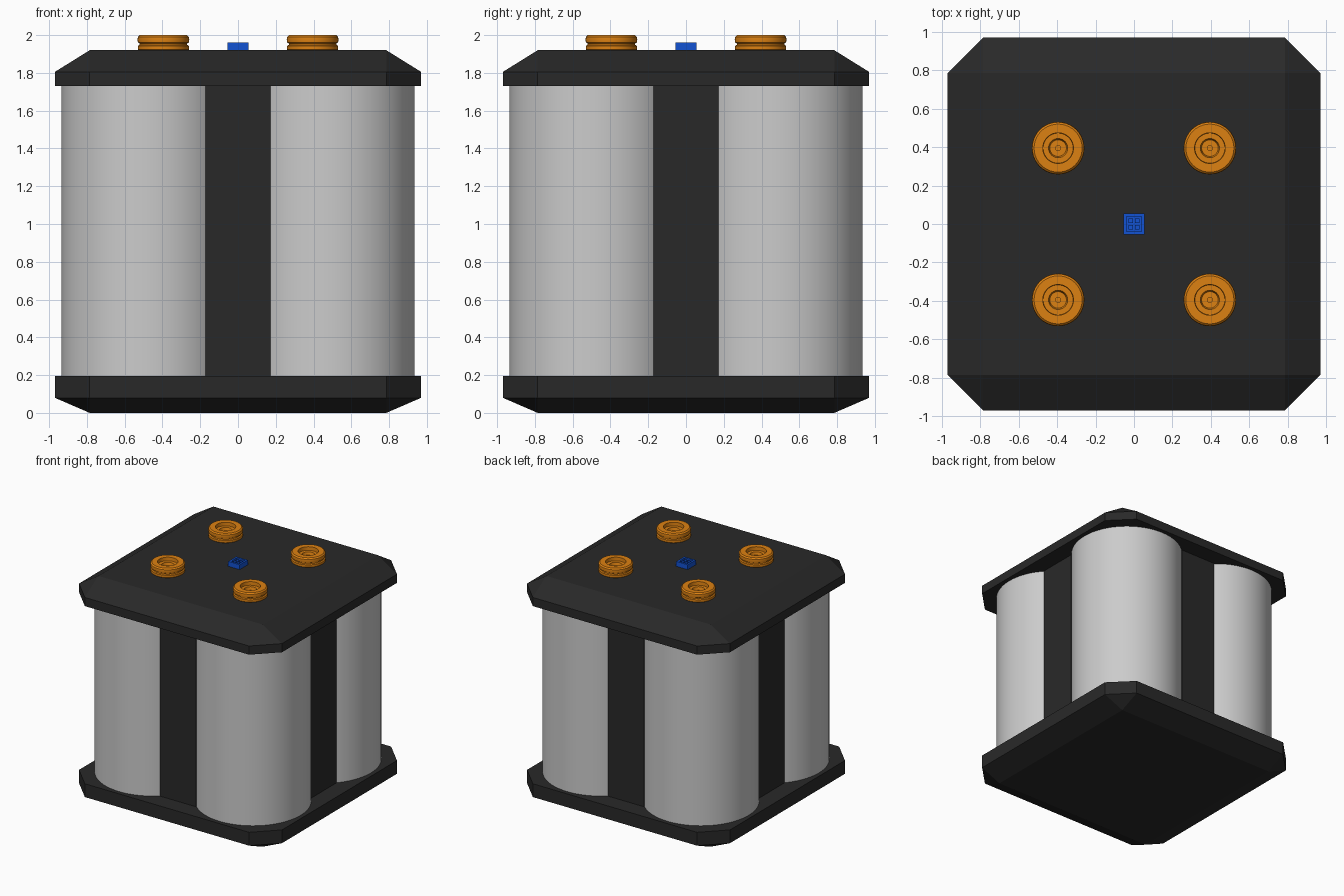
import bpy, bmesh, math

if "Cube" in bpy.data.objects:
    bpy.data.objects.remove(bpy.data.objects["Cube"])


def material(name, rgb):
    m = bpy.data.materials.new(name)
    m.diffuse_color = (*rgb, 1)
    m.use_nodes = True
    m.node_tree.nodes["Principled BSDF"].inputs["Base Color"].default_value = m.diffuse_color
    return m


BLACK = material("black_plastic", (0.022, 0.022, 0.022))
GOLD = material("gold_metal", (0.72, 0.22, 0.006))
BLUE = material("blue_plastic", (0.006, 0.085, 0.65))


def finish(name, bm, mat=None, smooth=False):
    bmesh.ops.recalc_face_normals(bm, faces=bm.faces)
    mesh = bpy.data.meshes.new(name)
    bm.to_mesh(mesh)
    bm.free()
    ob = bpy.data.objects.new(name, mesh)
    bpy.context.collection.objects.link(ob)
    if mat:
        mesh.materials.append(mat)
    if smooth:
        bpy.ops.object.select_all(action='DESELECT')
        ob.select_set(True)
        bpy.context.view_layer.objects.active = ob
        bpy.ops.object.shade_smooth_by_angle(angle=math.radians(30))
    return ob


def add_box(bm, x, y, z0, z1, cx=0, cy=0):
    verts = bmesh.ops.create_cube(bm, size=1)["verts"]
    for v in verts:
        v.co = (cx + v.co.x * 2 * x, cy + v.co.y * 2 * y, z0 + (v.co.z + 0.5) * (z1 - z0))


def cap(name, z_flat, z_mid, z_rim):
    """Plate: inner square, sloped to an octagonal rim with cut corners."""
    a, b = 0.785, 0.97
    octagon = [(b, -a), (b, a), (a, b), (-a, b), (-b, a), (-b, -a), (-a, -b), (a, -b)]
    bm = bmesh.new()
    sq = [bm.verts.new((x, y, z_flat)) for x, y in ((a, -a), (a, a), (-a, a), (-a, -a))]
    mid = [bm.verts.new((x, y, z_mid)) for x, y in octagon]
    rim = [bm.verts.new((x, y, z_rim)) for x, y in octagon]
    bm.faces.new(sq)
    bm.faces.new(rim)
    for i in range(8):
        j = (i + 1) % 8
        bm.faces.new((mid[i], mid[j], rim[j], rim[i]))
    for i in range(4):
        k = (i + 1) % 4
        bm.faces.new((sq[i], mid[2 * i], mid[2 * i + 1], sq[k]))
        bm.faces.new((sq[k], mid[2 * i + 1], mid[(2 * i + 2) % 8]))
    return finish(name, bm, BLACK)


def lathe(name, profile, cx, cy, steps, mat=None):
    bm = bmesh.new()
    verts = [bm.verts.new((r, 0, z)) for r, z in profile]
    edges = [bm.edges.new(p) for p in zip(verts, verts[1:])]
    bmesh.ops.spin(bm, geom=verts + edges, cent=(0, 0, 0), axis=(0, 0, 1),
                   angle=math.tau, steps=steps, use_merge=False)
    bmesh.ops.remove_doubles(bm, verts=bm.verts, dist=1e-5)
    bmesh.ops.translate(bm, verts=bm.verts, vec=(cx, cy, 0))
    return finish(name, bm, mat, True)


# End plates
cap("bottom_plate", 0, 0.08, 0.195)
cap("top_plate", 1.92, 1.805, 1.73)

# Cross-shaped core between the cells
bm = bmesh.new()
add_box(bm, 0.172, 0.82, 0.19, 1.735)
add_box(bm, 0.82, 0.172, 0.19, 1.735)
finish("core", bm, BLACK)

# Four cells and their terminals
terminal = [(0, 1.915), (0.125, 1.915), (0.135, 1.923), (0.135, 1.943), (0.126, 1.948),
            (0.126, 1.956), (0.135, 1.961), (0.137, 1.975), (0.135, 1.99), (0.125, 2.0),
            (0.08, 2.0), (0.078, 1.97), (0.05, 1.97), (0.043, 1.945), (0.015, 1.945),
            (0.015, 1.955), (0, 1.955)]
for sx in (-1, 1):
    for sy in (-1, 1):
        tag = ("front" if sy < 0 else "back") + ("_left" if sx < 0 else "_right")
        lathe(tag + "_cell", [(0, 0.19), (0.455, 0.19), (0.455, 1.735), (0, 1.735)],
              sx * 0.48, sy * 0.48, 64)
        lathe(tag + "_terminal", terminal, sx * 0.395, sy * 0.395, 40, GOLD)

# Central socket: stepped shell with a recess holding four pins
bm = bmesh.new()
add_box(bm, 0.055, 0.055, 1.915, 1.962)
bm.faces.ensure_lookup_table()
top = max(bm.faces, key=lambda f: f.calc_center_median().z)
bmesh.ops.inset_region(bm, faces=[top], thickness=0.016, use_even_offset=True)
low = bmesh.ops.extrude_discrete_faces(bm, faces=[top])["faces"][0]
for v in low.verts:
    v.co.z -= 0.02
finish("socket_shell", bm, BLUE)
bm = bmesh.new()
for sx in (-1, 1):
    for sy in (-1, 1):
        add_box(bm, 0.011, 0.011, 1.94, 1.956, sx * 0.017, sy * 0.017)
finish("socket_pins", bm, BLUE)
